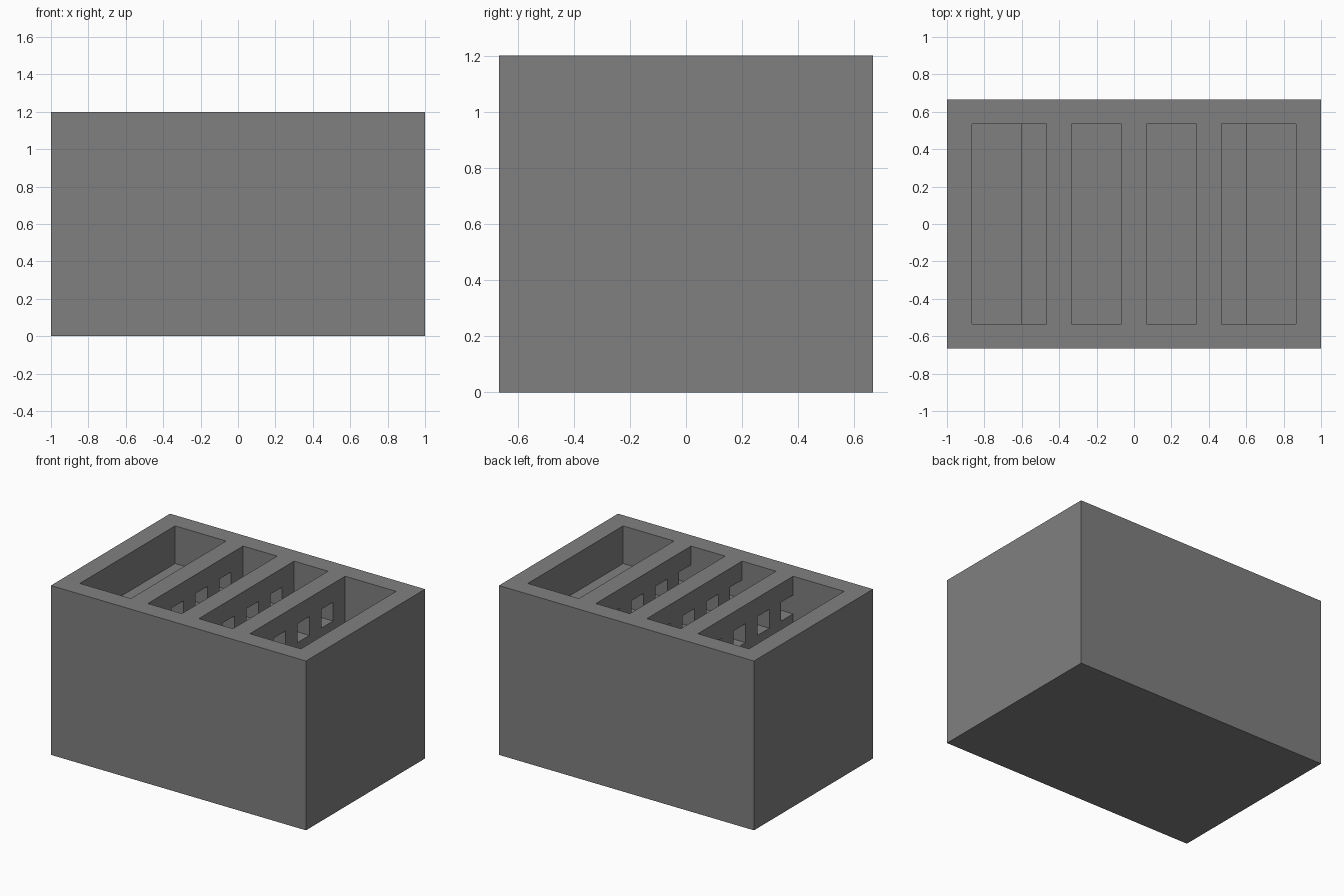
import bpy, bmesh

cube = bpy.data.objects.get("Cube")
if cube:
    bpy.data.objects.remove(cube, do_unlink=True)

U = 2 / 30  # module: the block is 30 x 20 x 18 modules

grey = bpy.data.materials.new("plain grey")
grey.use_nodes = True
colour = (0.216, 0.216, 0.216, 1)
grey.diffuse_color = colour
grey.node_tree.nodes["Principled BSDF"].inputs["Base Color"].default_value = colour


def add_prism(bm, profile, y0, y1):
    """Extrude an x-z profile (in modules) from y0 to y1."""
    face = bm.faces.new([bm.verts.new((x * U, y0 * U, z * U)) for x, z in profile])
    out = bmesh.ops.extrude_face_region(bm, geom=[face])["geom"]
    moved = [v for v in out if isinstance(v, bmesh.types.BMVert)]
    bmesh.ops.translate(bm, verts=moved, vec=(0, (y1 - y0) * U, 0))


def rectangle(x0, x1, z0, z1):
    return [(x0, z0), (x1, z0), (x1, z1), (x0, z1)]


def make_object(name, prisms):
    bm = bmesh.new()
    for prism in prisms:
        add_prism(bm, *prism)
    bmesh.ops.recalc_face_normals(bm, faces=bm.faces)
    mesh = bpy.data.meshes.new(name)
    bm.to_mesh(mesh)
    bm.free()
    mesh.materials.append(grey)
    obj = bpy.data.objects.new(name, mesh)
    bpy.context.collection.objects.link(obj)
    return obj


# Solid outer block
block = make_object("divided_block", [(rectangle(-15, 15, 0, 18), -10, 10)])

# Four compartments: plain inner ones, outer ones with a raised ledge
inner = rectangle(1, 5, 2, 20)
outer = [(7, 2), (9, 2), (9, 14), (13, 14), (13, 20), (7, 20)]
compartments = make_object("compartment_cutter", [
    ([(side * x, z) for x, z in profile], -8, 8)
    for side in (-1, 1) for profile in (inner, outer)])

# Row of square openings through the three dividing walls
openings = make_object("opening_cutter", [
    (rectangle(-8, 8, 14, 16), y, y + 2) for y in range(-8, 8, 4)])

# Carve the block and drop the cutters
bpy.context.view_layer.objects.active = block
for cutter in (compartments, openings):
    cutter.hide_render = True
    cut = block.modifiers.new(cutter.name, 'BOOLEAN')
    cut.operation = 'DIFFERENCE'
    cut.solver = 'EXACT'
    cut.object = cutter
    bpy.ops.object.modifier_apply(modifier=cut.name)
    bpy.data.objects.remove(cutter, do_unlink=True)
